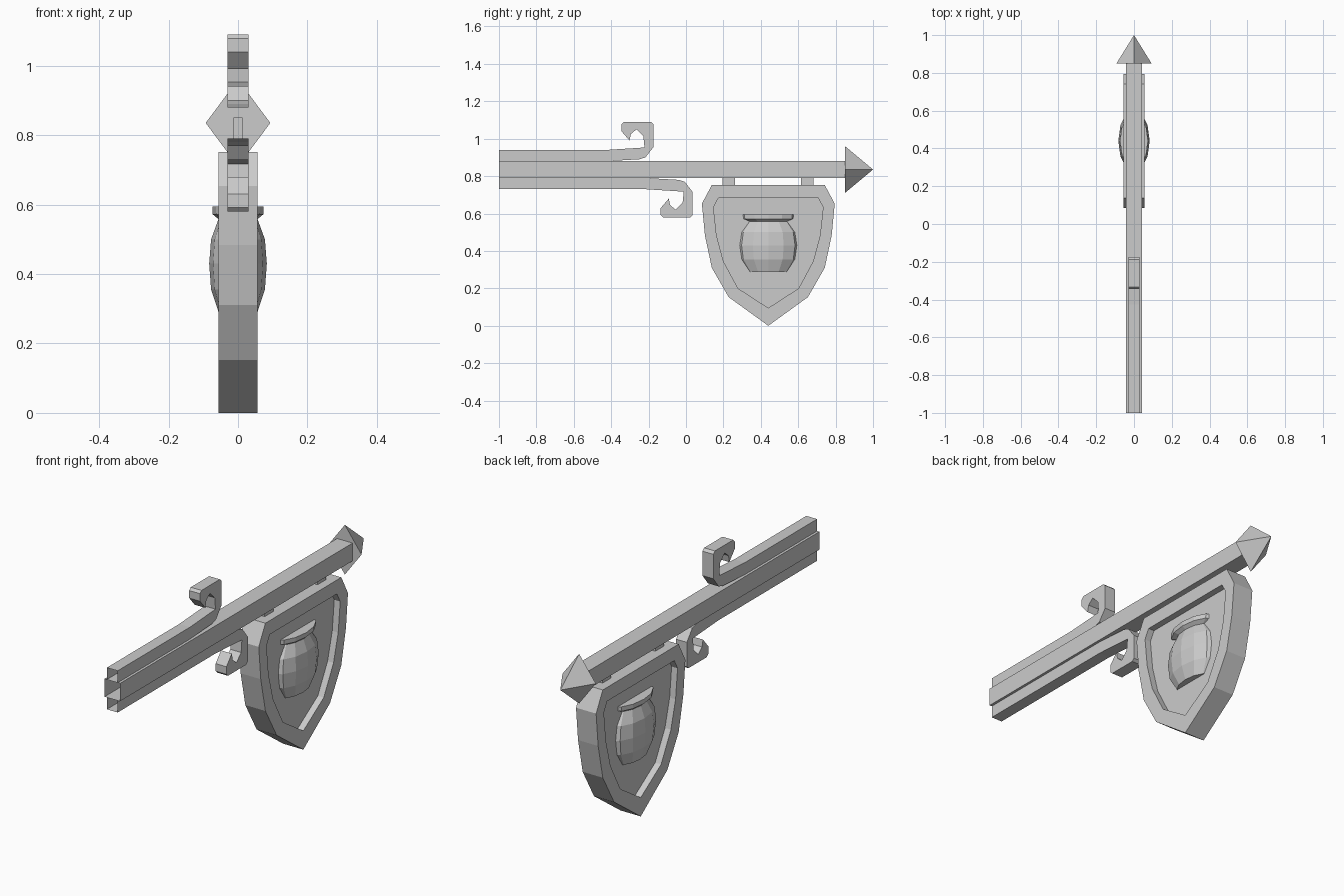
import bpy, bmesh
from math import sin, cos, pi

if "Cube" in bpy.data.objects:
    bpy.data.objects.remove(bpy.data.objects["Cube"])

AXIS_Z = 0.835   # height of the pole's centre line
SIGN_Y = 0.44    # centre of the hanging shield


def finish(bm, name):
    bmesh.ops.recalc_face_normals(bm, faces=bm.faces)
    me = bpy.data.meshes.new(name)
    bm.to_mesh(me)
    bm.free()
    ob = bpy.data.objects.new(name, me)
    bpy.context.collection.objects.link(ob)
    return ob


def open_wall_end(bm):
    # the end against the wall has no cap
    ends = [f for f in bm.faces if all(v.co.y < -0.999 for v in f.verts)]
    bmesh.ops.delete(bm, geom=ends, context='FACES_ONLY')


def box(name, x, y0, y1, z0, z1, open_end=False):
    bm = bmesh.new()
    bmesh.ops.create_cube(bm, size=1)
    for v in bm.verts:
        v.co = (v.co.x * 2 * x, y1 if v.co.y > 0 else y0, z1 if v.co.z > 0 else z0)
    bm.normal_update()
    if open_end:
        open_wall_end(bm)
    return finish(bm, name)


def extrude_yz(name, pts, x, open_end=False):
    bm = bmesh.new()
    a = [bm.verts.new((-x, y, z)) for y, z in pts]
    b = [bm.verts.new((x, y, z)) for y, z in pts]
    bm.faces.new(a)
    bm.faces.new(b[::-1])
    n = len(pts)
    for i in range(n):
        j = (i + 1) % n
        bm.faces.new((a[i], b[i], b[j], a[j]))
    if open_end:
        open_wall_end(bm)
    return finish(bm, name)


# Pole
box("pole", 0.043, -1, 0.86, 0.79, 0.88, True)

# Four-sided spear tip
bm = bmesh.new()
base = [bm.verts.new((x, 0.85, AXIS_Z + z))
        for x, z in ((0.093, 0), (0, 0.125), (-0.093, 0), (0, -0.125))]
tip = bm.verts.new((0, 1, AXIS_Z))
bm.faces.new(base)
for i in range(4):
    bm.faces.new((base[i], base[(i + 1) % 4], tip))
finish(bm, "pole_tip")

# Scrolled rails above and below the pole
scroll = [(-0.425, 0.88), (-0.25, 0.89), (-0.217, 0.90), (-0.174, 0.955),
          (-0.174, 1.078), (-0.187, 1.09), (-0.333, 1.09), (-0.345, 1.078),
          (-0.345, 1.04), (-0.302, 0.99), (-0.295, 1.025), (-0.265, 1.05),
          (-0.228, 1.013), (-0.222, 0.953), (-0.425, 0.94)]
for name, shift, side in (("upper_scroll", 0, 1), ("lower_scroll", 0.21, -1)):
    pts = [(y + shift, AXIS_Z + side * (z - AXIS_Z)) for y, z in scroll]
    pts += [(-1, AXIS_Z + side * 0.105), (-1, AXIS_Z + side * 0.045)]
    extrude_yz(name, pts, 0.03, True)

# Hanging tabs
for i, y in enumerate((0.228, 0.648)):
    box(f"hanging_tab_{i + 1}", 0.013, y - 0.034, y + 0.034, 0.72, 0.85)

# Shield with a recessed panel on each face
outer_half = [(0.302, 0.752), (0.355, 0.653), (0.339, 0.484),
              (0.302, 0.31), (0.212, 0.153)]
inner_half = [(0.267, 0.682), (0.293, 0.634), (0.277, 0.484),
              (0.240, 0.345), (0.162, 0.20)]


def mirrored(half, bottom):
    return ([(SIGN_Y + d, z) for d, z in half] + [(SIGN_Y, bottom)]
            + [(SIGN_Y - d, z) for d, z in half[::-1]])


outer, inner = mirrored(outer_half, 0), mirrored(inner_half, 0.095)
bm = bmesh.new()
rings = [[bm.verts.new((x, y, z)) for y, z in pts] for x, pts in
         ((-0.023, inner), (-0.056, inner), (-0.056, outer),
          (0.056, outer), (0.056, inner), (0.023, inner))]
n = len(outer)
for r, s in zip(rings, rings[1:]):
    for i in range(n):
        j = (i + 1) % n
        bm.faces.new((r[i], r[j], s[j], s[i]))
bm.faces.new(rings[0])
bm.faces.new(rings[-1])
finish(bm, "shield")

# Flattened pot emblem, a 12-sided turned shape passing through the panel
profile = [(0.11, 0.288), (0.154, 0.355), (0.165, 0.43), (0.154, 0.5),
           (0.112, 0.558), (0.145, 0.572), (0.147, 0.595), (0.11, 0.595)]
bm = bmesh.new()
seg = 12
rings = [[bm.verts.new((0.503 * r * cos(2 * pi * k / seg),
                        SIGN_Y + r * sin(2 * pi * k / seg), z))
          for k in range(seg)] for r, z in profile]
for r, s in zip(rings, rings[1:]):
    for k in range(seg):
        j = (k + 1) % seg
        bm.faces.new((r[k], r[j], s[j], s[k]))
bm.faces.new(rings[0])
bm.faces.new(rings[-1])
finish(bm, "pot_emblem")
